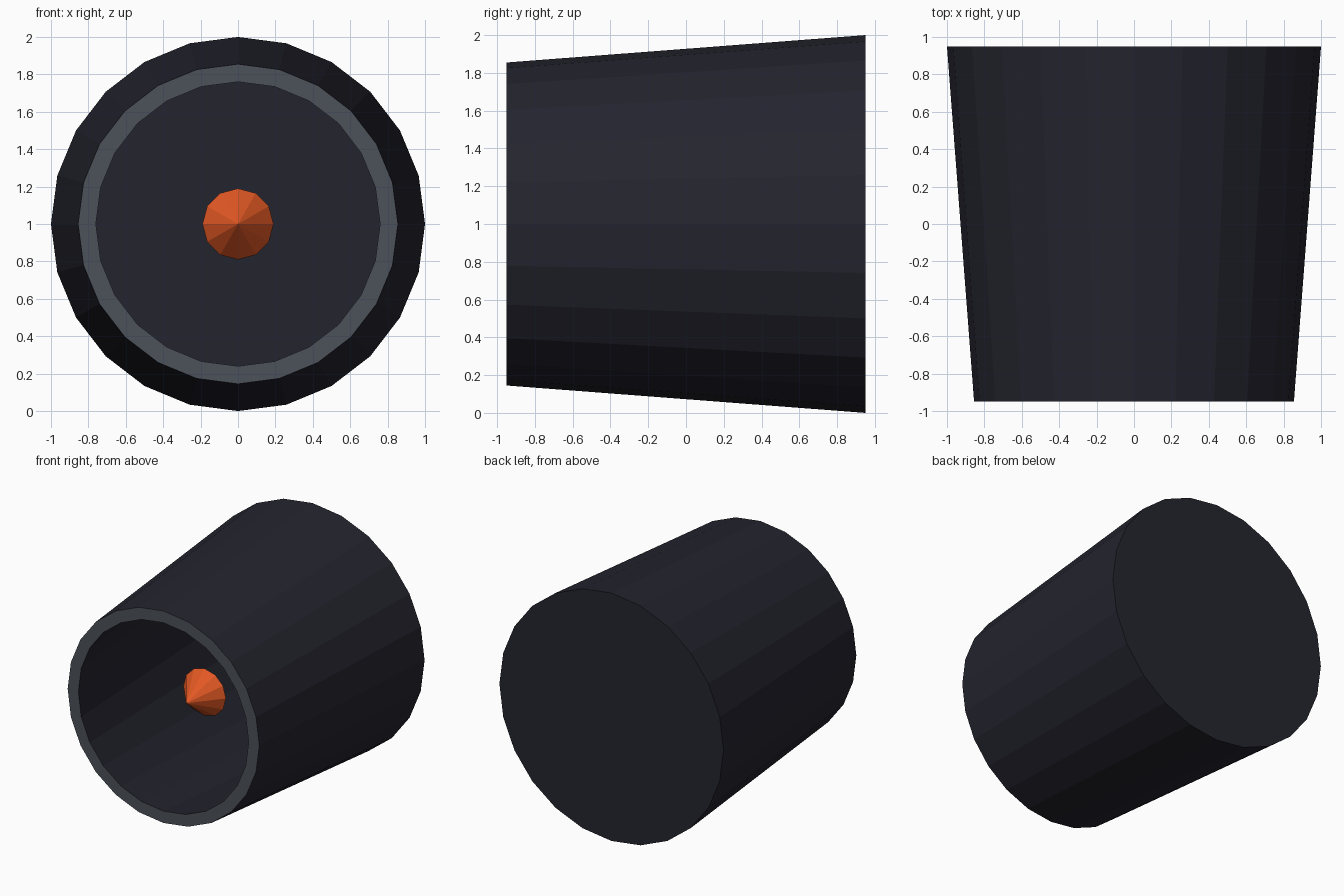
import bpy, bmesh, math

if "Cube" in bpy.data.objects:
    bpy.data.objects.remove(bpy.data.objects["Cube"])


def srgb(r, g, b):
    f = lambda c: c / 12.92 if c <= 0.04045 else ((c + 0.055) / 1.055) ** 2.4
    return (f(r / 255), f(g / 255), f(b / 255), 1.0)


def material(name, rgb):
    m = bpy.data.materials.new(name)
    m.diffuse_color = srgb(*rgb)
    m.use_nodes = True
    m.node_tree.nodes["Principled BSDF"].inputs["Base Color"].default_value = m.diffuse_color
    return m


DARK = material("dark_metal", (36, 36, 47))
GREY = material("grey_rim", (76, 81, 90))
ORANGE = material("orange_glow", (226, 88, 36))


def lathe(name, profile, sides, mats, bands=None):
    """Revolve (radius, y) points about the front-back axis at z = 1.
    bands gives the material slot of each profile segment."""
    bm = bmesh.new()
    rings = []
    for r, y in profile:
        if r == 0:
            rings.append([bm.verts.new((0, y, 1))] * sides)
        else:
            rings.append([bm.verts.new((r * math.cos(2 * math.pi * i / sides), y,
                                        1 + r * math.sin(2 * math.pi * i / sides)))
                          for i in range(sides)])
    for k in range(len(rings) - 1):
        a, b = rings[k], rings[k + 1]
        for i in range(sides):
            j = (i + 1) % sides
            corners = list(dict.fromkeys((a[i], a[j], b[j], b[i])))
            face = bm.faces.new(corners)
            face.material_index = bands[k] if bands else 0
    bmesh.ops.recalc_face_normals(bm, faces=bm.faces)
    mesh = bpy.data.meshes.new(name)
    bm.to_mesh(mesh)
    bm.free()
    for m in mats:
        mesh.materials.append(m)
    obj = bpy.data.objects.new(name, mesh)
    bpy.context.collection.objects.link(obj)
    return obj


# Tapered hollow housing: back cap, outer wall, grey front rim, bore, bore floor
lathe("housing",
      [(0, 0.95), (1.0, 0.95), (0.855, -0.95), (0.76, -0.95), (0.905, 0.93), (0, 0.93)],
      24, [DARK, GREY], [0, 0, 1, 0, 0])

# Small cone suspended inside the bore, pointing forwards
lathe("inner_cone", [(0, -0.66), (0.19, -0.425), (0, -0.425)], 12, [ORANGE])
